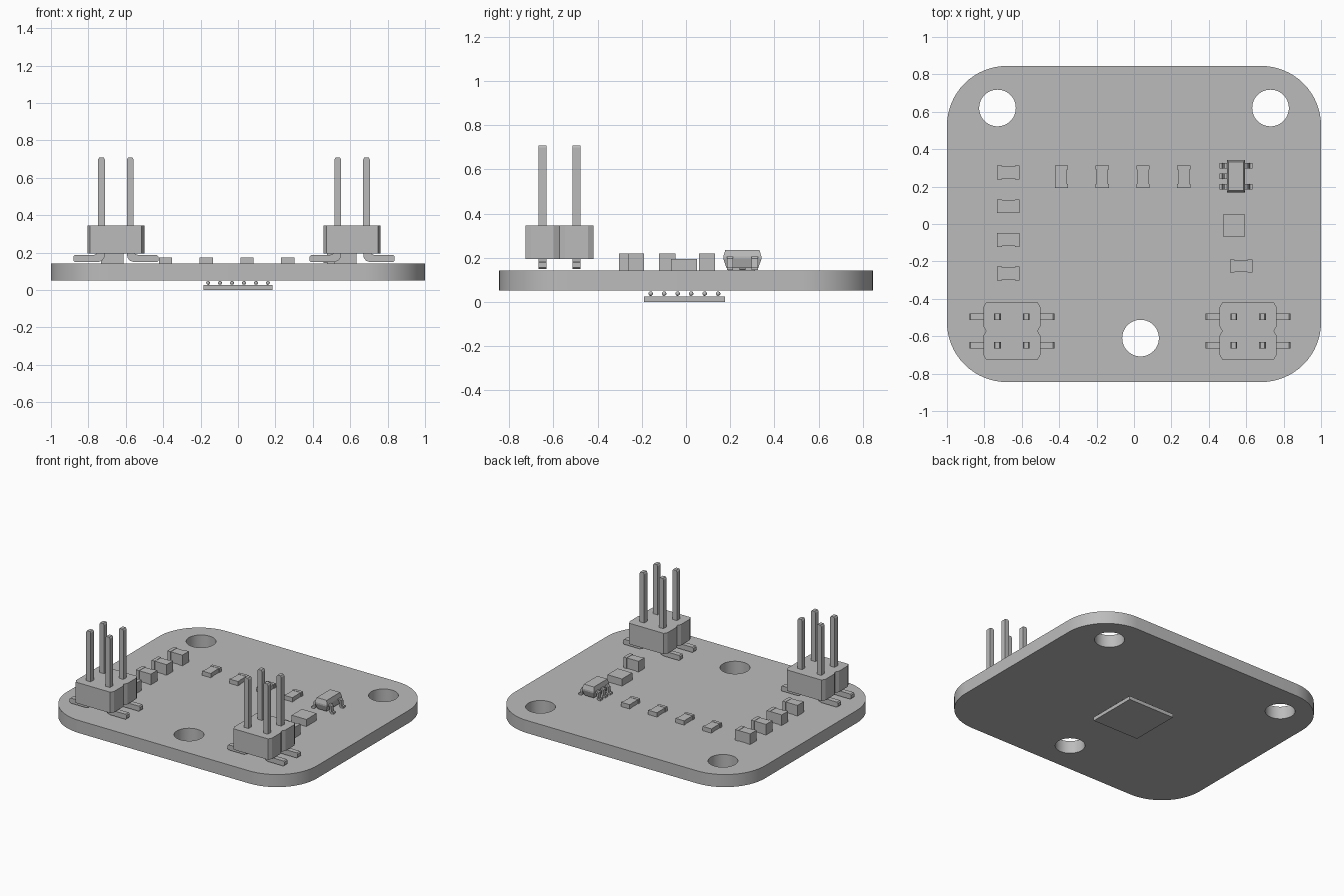
import bpy, bmesh
from math import cos, sin, pi
from mathutils import Matrix, Vector

if "Cube" in bpy.data.objects:
    bpy.data.objects.remove(bpy.data.objects["Cube"])

grey = bpy.data.materials.new("plain_grey")
grey.use_nodes = True
GREY = (0.5, 0.5, 0.5, 1)
grey.diffuse_color = GREY
grey.node_tree.nodes["Principled BSDF"].inputs["Base Color"].default_value = GREY

BOARD_LOW, BOARD_TOP = 0.052, 0.143


def finish(name, bm):
    bmesh.ops.recalc_face_normals(bm, faces=bm.faces)
    mesh = bpy.data.meshes.new(name)
    bm.to_mesh(mesh)
    bm.free()
    mesh.materials.append(grey)
    obj = bpy.data.objects.new(name, mesh)
    bpy.context.collection.objects.link(obj)
    return obj


def smooth(obj):
    bpy.ops.object.select_all(action="DESELECT")
    obj.select_set(True)
    bpy.context.view_layer.objects.active = obj
    bpy.ops.object.shade_smooth_by_angle(angle=pi / 6)


def add_box(bm, x, y, z):
    """Box from (low, high) pairs on each axis."""
    size = Vector([p[1] - p[0] for p in (x, y, z)])
    mid = Vector([(p[0] + p[1]) / 2 for p in (x, y, z)])
    bmesh.ops.create_cube(bm, size=1, matrix=Matrix.Translation(mid) @ Matrix.Diagonal(size).to_4x4())


def add_loft(bm, rings):
    """Closed solid through rings of equal point count."""
    loops = [[bm.verts.new(p) for p in ring] for ring in rings]
    for lower, upper in zip(loops, loops[1:]):
        for i in range(len(lower)):
            bm.faces.new([lower[i - 1], lower[i], upper[i], upper[i - 1]])
    bm.faces.new(loops[0])
    bm.faces.new(loops[-1])


def add_prism(bm, points, low, high, upright=True):
    """Outline in xy pushed along z, or outline in xz pushed along y."""
    add_loft(bm, [[(a, b, d) if upright else (a, d, b) for a, b in points] for d in (low, high)])


def rounded_rect(w, d, r, steps=16):
    pts = []
    for i, (sx, sy) in enumerate([(1, 1), (-1, 1), (-1, -1), (1, -1)]):
        for k in range(steps + 1):
            a = pi / 2 * (i + k / steps)
            pts.append((sx * (w - r) + r * cos(a), sy * (d - r) + r * sin(a)))
    return pts


# Board with three mounting holes
bm = bmesh.new()
add_prism(bm, rounded_rect(1, 0.845, 0.32), BOARD_LOW, BOARD_TOP)
board = finish("board", bm)
bm = bmesh.new()
for x, y in [(-0.73, 0.62), (0.73, 0.62), (0.035, -0.61)]:
    bmesh.ops.create_cone(bm, cap_ends=True, segments=48, radius1=0.098, radius2=0.098,
                          depth=0.5, matrix=Matrix.Translation((x, y, 0.1)))
cutter = finish("hole_cutter", bm)
cutter.hide_render = True
mod = board.modifiers.new("holes", "BOOLEAN")
mod.operation, mod.object, mod.solver = "DIFFERENCE", cutter, "EXACT"
bpy.context.view_layer.objects.active = board
bpy.ops.object.modifier_apply(modifier="holes")
bpy.data.objects.remove(cutter)
smooth(board)


# Pin headers: two chamfered blocks and four bent pins each
def pin_profile(side, t=0.018):
    """Upright pin bending outward into a flat foot."""
    low, high, top = 0.149, 0.186, 0.708
    pts = [(-t + 0.006, top), (t - 0.006, top), (t, top - 0.01), (t, high + 0.03),
           (t + 0.008, high + 0.008), (t + 0.025, high), (0.143, high), (0.15, high - 0.007),
           (0.15, low + 0.007), (0.143, low), (0.02, low), (-0.003, low + 0.008),
           (-0.015, low + 0.024), (-t, low + 0.05), (-t, top - 0.01)]
    return [(side * x, z) for x, z in pts]


def header(name, cx, cy=-0.572):
    bm = bmesh.new()
    w, d, chx, chy = 0.152, 0.0765, 0.014, 0.025
    for sy in (-1, 1):
        y = cy + sy * d
        outline = [(w, d - chy), (w - chx, d), (chx - w, d), (-w, d - chy),
                   (-w, chy - d), (chx - w, -d), (w - chx, -d), (w, chy - d)]
        add_prism(bm, [(cx + px, y + py) for px, py in outline], 0.195, 0.346)
    finish(name + "_block", bm)
    bm = bmesh.new()
    for sx in (-1, 1):
        for sy in (-1, 1):
            y = cy + sy * d
            profile = [(cx + sx * 0.077 + px, pz) for px, pz in pin_profile(sx)]
            add_prism(bm, profile, y - 0.018, y + 0.018, upright=False)
    finish(name + "_pins", bm)


header("right_header", -0.653)
header("left_header", 0.61)


# Small two-ended parts: a body with slightly larger end caps
def chip(name, x, y, length, width, height, cap, turned=False):
    bm = bmesh.new()
    half, inner = length / 2, length / 2 - cap
    pieces = [(-half, -inner, 0), (-inner, inner, 0.004), (inner, half, 0)]
    for a, b, inset in pieces:
        along, across = (a, b), (inset - width / 2, width / 2 - inset)
        px, py = (across, along) if turned else (along, across)
        add_box(bm, (x + px[0], x + px[1]), (y + py[0], y + py[1]),
                (BOARD_TOP, BOARD_TOP + height - inset / 2))
    finish(name, bm)


for i in range(4):
    chip(f"capacitor_{i + 1}", -0.672, 0.275 - 0.18 * i, 0.12, 0.074, 0.077, 0.025)
    chip(f"resistor_{i + 1}", -0.388 + 0.218 * i, 0.253, 0.12, 0.07, 0.031, 0.022, turned=True)
chip("left_capacitor", 0.573, -0.225, 0.12, 0.07, 0.077, 0.025)

# Square component
bm = bmesh.new()
add_box(bm, (0.477, 0.594), (-0.067, 0.05), (BOARD_TOP, 0.194))
finish("square_component", bm)

# Regulator: drafted body with five bent legs
CX, CY = 0.545, 0.255
bm = bmesh.new()
levels = [(0.154, 0.036, 0.072), (0.195, 0.048, 0.086), (0.206, 0.048, 0.086), (0.236, 0.04, 0.077)]
add_loft(bm, [[(CX + sx * w, CY + sy * d, z) for sx, sy in [(-1, -1), (1, -1), (1, 1), (-1, 1)]]
              for z, w, d in levels])
finish("regulator_body", bm)

bm = bmesh.new()
leg = [(0.04, 0.205), (0.06, 0.205), (0.069, 0.196), (0.074, 0.158), (0.088, 0.158),
       (0.088, 0.145), (0.066, 0.145), (0.06, 0.152), (0.056, 0.192), (0.04, 0.192)]
for side, dy in [(-1, -0.056), (-1, 0), (-1, 0.056), (1, -0.056), (1, 0.056)]:
    add_prism(bm, [(CX + side * x, z) for x, z in leg], CY + dy - 0.014, CY + dy + 0.014, upright=False)
finish("regulator_legs", bm)

# Sensor under the board, on a grid of solder balls
bm = bmesh.new()
add_box(bm, (-0.185, 0.185), (-0.19, 0.176), (0, 0.026))
finish("sensor_package", bm)
bm = bmesh.new()
for i in range(6):
    for j in range(6):
        spot = (0.064 * (i - 2.5), -0.007 + 0.061 * (j - 2.5), 0.038)
        bmesh.ops.create_uvsphere(bm, u_segments=12, v_segments=8, radius=0.01,
                                  matrix=Matrix.Translation(spot))
smooth(finish("solder_balls", bm))
